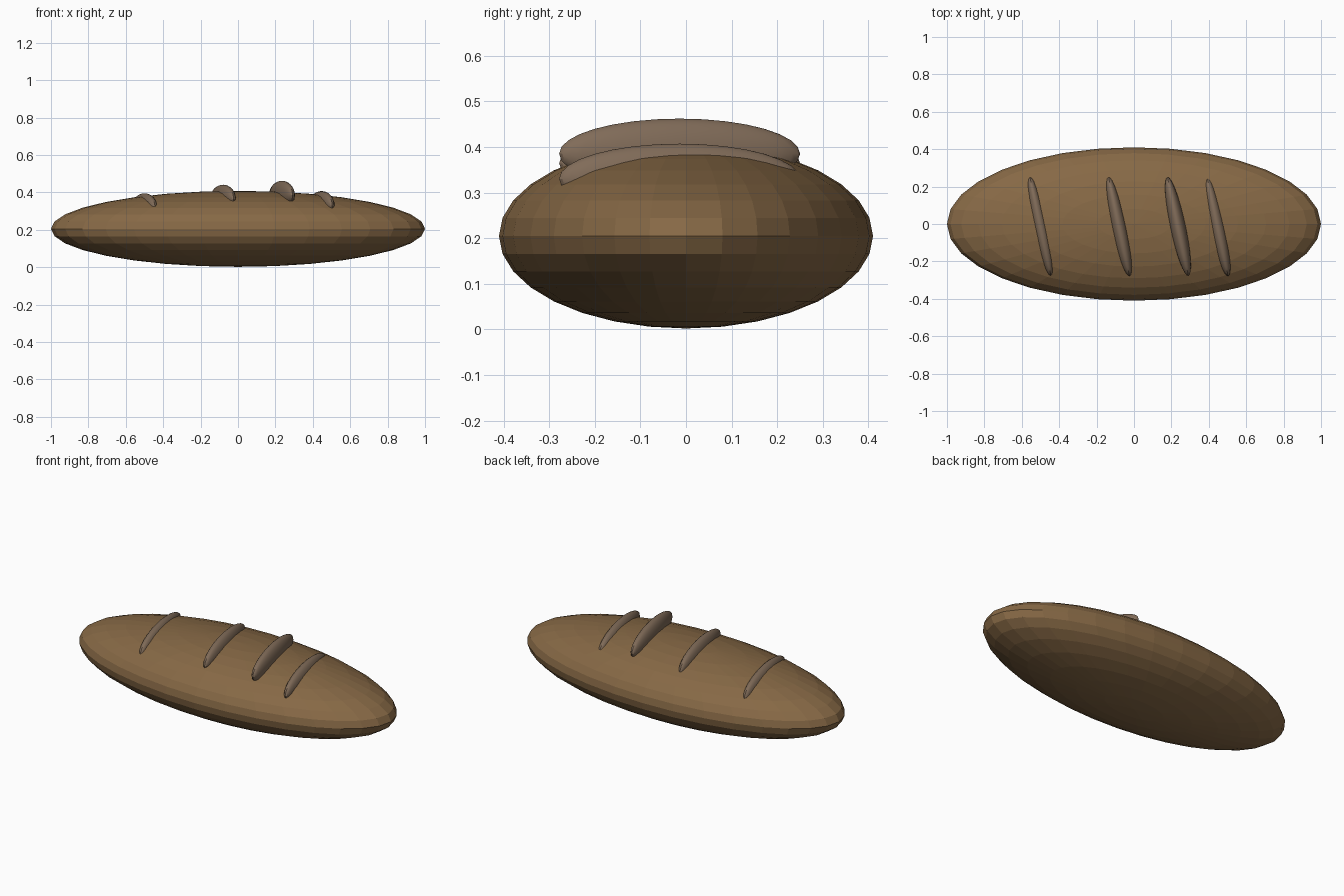
import bpy
import math

if "Cube" in bpy.data.objects:
    bpy.data.objects.remove(bpy.data.objects["Cube"])


def material(name, color):
    m = bpy.data.materials.new(name)
    m.diffuse_color = (*color, 1)
    m.use_nodes = True
    m.node_tree.nodes["Principled BSDF"].inputs["Base Color"].default_value = m.diffuse_color
    return m


def ellipsoid(name, center, radii, mat, yaw=0.0):
    bpy.ops.mesh.primitive_uv_sphere_add(segments=32, ring_count=16, radius=1,
                                         location=center, rotation=(0, 0, yaw))
    ob = bpy.context.object
    ob.name = name
    ob.scale = radii
    bpy.ops.object.transform_apply(location=False, rotation=False, scale=True)
    ob.data.materials.append(mat)
    return ob


crust = material("crust", (0.24, 0.14, 0.06))
slash = material("slash", (0.22, 0.15, 0.10))

# Flat-faceted loaf body
ellipsoid("loaf", (0, 0, 0.205), (1.0, 0.41, 0.203), crust)

# Raised diagonal slashes on top: x position and centre height
for i, (x, z) in enumerate([(-0.50, 0.318), (-0.08, 0.364),
                            (0.235, 0.385), (0.447, 0.330)], 1):
    ellipsoid(f"slash_{i}", (x, -0.014, z), (0.041, 0.27, 0.077),
              slash, math.radians(12))
    bpy.ops.object.shade_smooth_by_angle(angle=math.radians(30))
